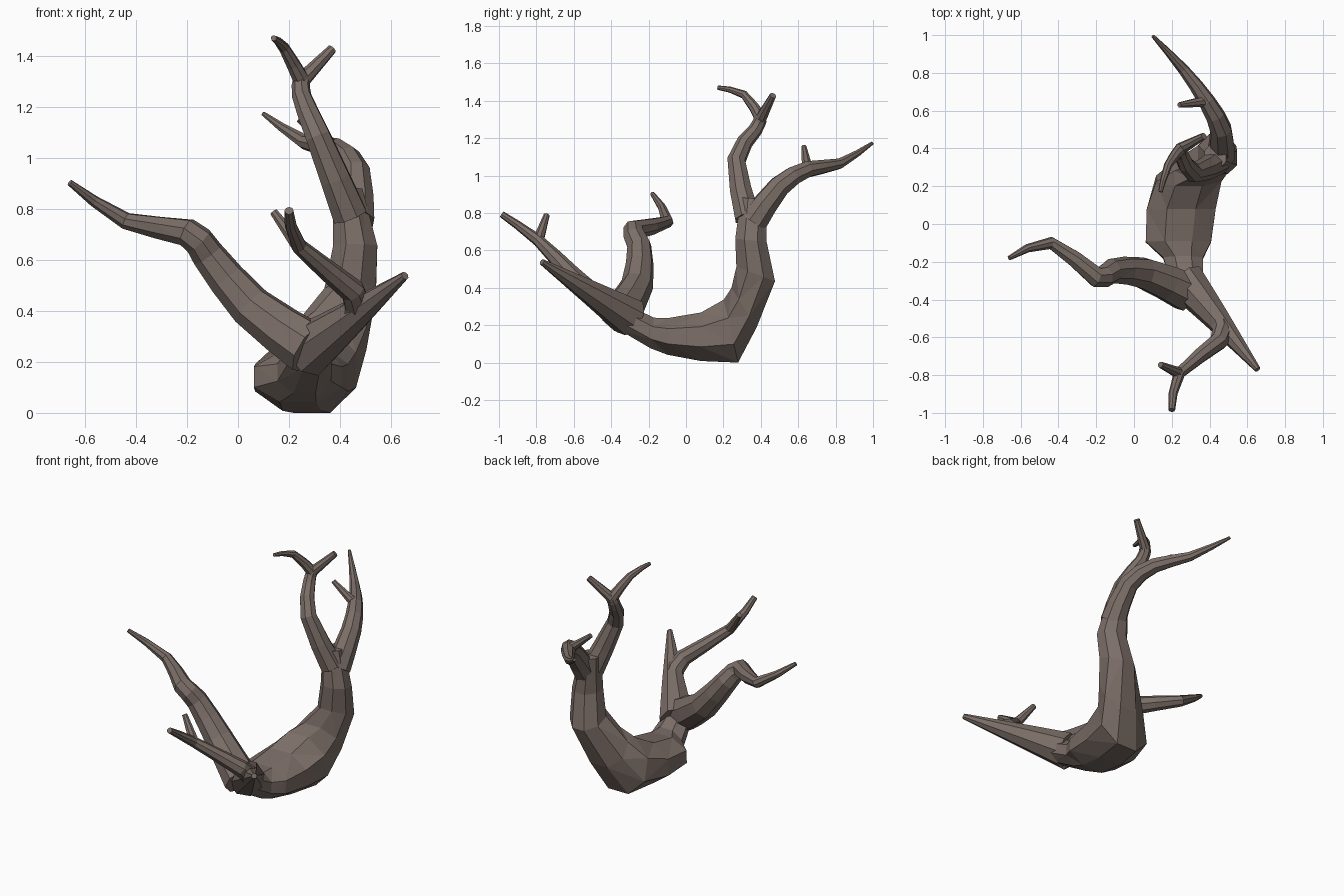
import bpy, bmesh, math
from mathutils import Vector

if "Cube" in bpy.data.objects:
    bpy.data.objects.remove(bpy.data.objects["Cube"])

wood = bpy.data.materials.new("grey brown wood")
wood.diffuse_color = (0.2, 0.157, 0.137, 1)
wood.use_nodes = True
wood.node_tree.nodes["Principled BSDF"].inputs["Base Color"].default_value = wood.diffuse_color


def loft(name, rings):
    """Closed flat-shaded skin over a list of equal-sized point rings."""
    bm = bmesh.new()
    vs = [[bm.verts.new(p) for p in r] for r in rings]
    n = len(rings[0])
    for a, b in zip(vs, vs[1:]):
        for i in range(n):
            j = (i + 1) % n
            bm.faces.new((a[i], a[j], b[j], b[i]))
    bm.faces.new(vs[0])
    bm.faces.new(vs[-1])
    bmesh.ops.triangulate(bm, faces=[f for f in bm.faces if len(f.verts) == 4])
    bmesh.ops.recalc_face_normals(bm, faces=bm.faces)
    me = bpy.data.meshes.new(name)
    bm.to_mesh(me)
    bm.free()
    me.materials.append(wood)
    ob = bpy.data.objects.new(name, me)
    bpy.context.collection.objects.link(ob)
    return ob


def ring(c, u, v, n=8):
    angles = [2 * math.pi * (i + 0.5) / n for i in range(n)]
    return [c + 1.04 * (u * math.cos(a) + v * math.sin(a)) for a in angles]


def rounded(P):
    """Add a curved midpoint to every inner span of a path."""
    out = [P[0]]
    for i in range(len(P) - 1):
        a, b = P[i], P[i + 1]
        before, after = P[max(i - 1, 0)], P[min(i + 2, len(P) - 1)]
        if len(P) > 2:
            out.append((9 * (a + b) - before - after) / 16)
        out.append(b)
    return out


def limb(name, r0, r1, *pts):
    """Branch along a path, tapering evenly with length from r0 to r1."""
    P = rounded([Vector(p) for p in pts])
    run = [0]
    for a, b in zip(P, P[1:]):
        run.append(run[-1] + (b - a).length)
    rings, u = [], None
    for i, p in enumerate(P):
        d1 = (p - P[i - 1]).normalized() if i else Vector()
        d2 = (P[i + 1] - p).normalized() if i < len(P) - 1 else Vector()
        t = (d1 + d2).normalized()
        u = t.orthogonal() if u is None else u - t * u.dot(t)
        u.normalize()
        r = r0 + (r1 - r0) * run[i] / run[-1]
        rings.append(ring(p, u * r, t.cross(u) * r))
    return loft(name, rings)


# Curved trunk: x centre, half width, inner edge (y, z), outer edge (y, z)
trunk_rows = [
    (.29, .08, -.36, .34, -.36, .18),
    (.26, .11, -.17, .25, -.19, .08),
    (.235, .18, -.09, .25, -.10, .045),
    (.25, .19, .08, .28, .08, .01),
    (.29, .18, .20, .35, .28, 0),
    (.36, .15, .24, .41, .38, .19),
    (.44, .105, .265, .52, .48, .44),
    (.46, .09, .26, .67, .435, .65),
    (.43, .06, .29, .89, .43, .88),
]
rings = []
for x, a, iy, iz, oy, oz in trunk_rows:
    inner, outer = Vector((x, iy, iz)), Vector((x, oy, oz))
    rings.append(ring((inner + outer) / 2, Vector((a, 0, 0)), (inner - outer) / 2))
trunk = loft("driftwood_branch", rings)

# Shared fork points
top_fork, back_fork, front_fork = (.25, .40, 1.31), (.385, .65, 1.04), (.24, -.79, .66)

limbs = [
    limb("upright_branch", .07, .033, (.44, .33, .78), (.315, .27, 1.09), (.25, .37, 1.25), top_fork),
    limb("upright_left_tip", .033, .011, top_fork, (.18, .31, 1.44), (.14, .17, 1.477)),
    limb("upright_right_tip", .031, .018, top_fork, (.37, .465, 1.435)),
    limb("back_branch", .075, .009, (.46, .36, .76), (.46, .5, .95), back_fork,
         (.26, .82, 1.07), (.1, .995, 1.18)),
    limb("back_twig", .03, .014, back_fork, (.24, .63, 1.16)),
    limb("left_branch", .105, .012, (.28, -.36, .26), (.05, -.26, .425), (-.12, -.25, .63),
         (-.2, -.28, .715), (-.44, -.1, .76), (-.66, -.18, .91)),
    limb("front_branch", .105, .016, (.27, -.3, .25), (.43, -.49, .37), (.655, -.77, .545)),
    limb("front_prong", .055, .017, (.46, -.53, .4), (.45, -.62, .485), front_fork, (.2, -.985, .8)),
    limb("front_twig", .03, .016, front_fork, (.14, -.745, .795)),
]

# Fuse all limbs into the trunk
for ob in limbs:
    m = trunk.modifiers.new("join " + ob.name, "BOOLEAN")
    m.operation, m.solver, m.object = "UNION", "EXACT", ob
dg = bpy.context.evaluated_depsgraph_get()
fused = bpy.data.meshes.new_from_object(trunk.evaluated_get(dg))
trunk.modifiers.clear()
trunk.data = fused
for ob in limbs:
    bpy.data.objects.remove(ob)

# Rest the lowest point on the ground
low = min(v.co.z for v in fused.vertices)
for v in fused.vertices:
    v.co.z -= low
